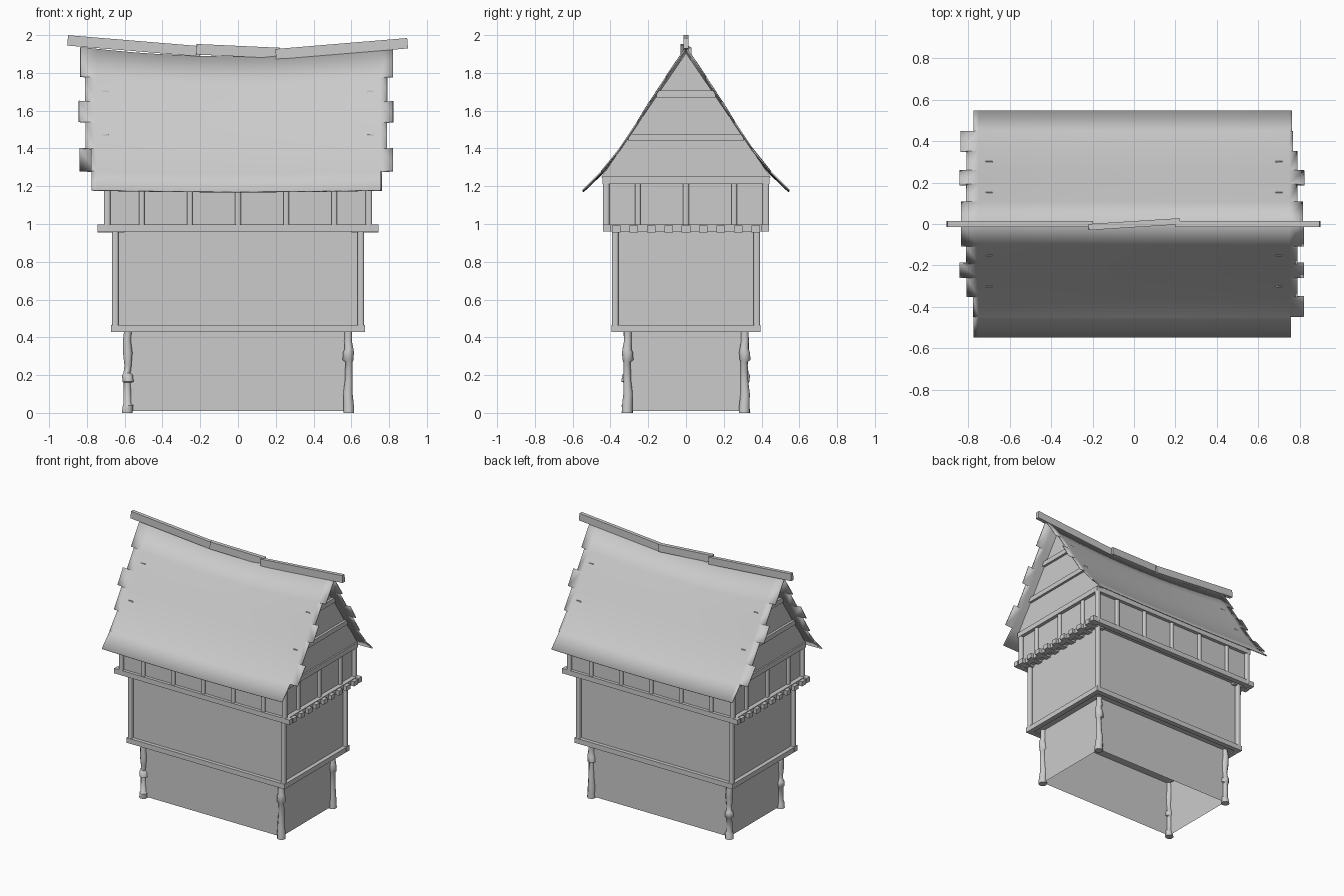
import bpy, bmesh, math
from mathutils import Vector

cube = bpy.data.objects.get("Cube")
if cube:
    bpy.data.objects.remove(cube)

GREY = (0.6, 0.6, 0.6, 1.0)
mat = bpy.data.materials.new("plain grey")
mat.use_nodes = True
mat.diffuse_color = GREY
mat.node_tree.nodes["Principled BSDF"].inputs["Base Color"].default_value = GREY


def finish(name, bm, smooth=False):
    """Turn a bmesh into a named object with the grey material."""
    mesh = bpy.data.meshes.new(name)
    bmesh.ops.recalc_face_normals(bm, faces=bm.faces)
    bm.to_mesh(mesh)
    bm.free()
    mesh.materials.append(mat)
    ob = bpy.data.objects.new(name, mesh)
    bpy.context.collection.objects.link(ob)
    if smooth:
        bpy.ops.object.select_all(action='DESELECT')
        ob.select_set(True)
        bpy.context.view_layer.objects.active = ob
        bpy.ops.object.shade_smooth_by_angle(angle=math.radians(50))
    return ob


def box(name, x, y, z0, z1, open_bottom=False):
    """Wall box with half sizes x and y."""
    bm = bmesh.new()
    bmesh.ops.create_cube(bm, size=1)
    for v in bm.verts:
        v.co = Vector((v.co.x * 2 * x, v.co.y * 2 * y, z0 if v.co.z < 0 else z1))
    if open_bottom:
        bm.normal_update()
        bmesh.ops.delete(bm, geom=[f for f in bm.faces if f.normal.z < -0.5], context='FACES')
    return finish(name, bm)


def beam(name, a, b, w, h=None, rounded=True):
    """Timber running from a to b, with softly rounded long edges."""
    a, b = Vector(a), Vector(b)
    h = h or w
    bm = bmesh.new()
    bmesh.ops.create_cube(bm, size=1)
    axis = (b - a).normalized()
    side = axis.cross((0, 0, 1))
    side = side.normalized() if side.length > 0.1 else Vector((1, 0, 0))
    up = side.cross(axis)
    for v in bm.verts:
        x, y, z = v.co
        v.co = (a + b) / 2 + axis * x * (b - a).length + side * y * w + up * z * h
    if rounded:
        long_edges = [e for e in bm.edges
                      if abs((e.verts[1].co - e.verts[0].co).normalized().dot(axis)) > 0.99]
        bmesh.ops.bevel(bm, geom=long_edges, offset=min(w, h) * 0.3, segments=3,
                        profile=0.5, affect='EDGES')
    return finish(name, bm, rounded)


def rough_post(name, x, y, profile):
    """Hewn post: stacked rings of (height, radius), slightly crooked."""
    bm = bmesh.new()
    rings = []
    for i, (z, r) in enumerate(profile):
        dx = 0.003 * math.sin(i * 2 + x)
        rings.append([bm.verts.new((x + dx + r * math.cos(k * math.pi / 4 + 0.4),
                                    y - dx + r * math.sin(k * math.pi / 4 + 0.4), z))
                      for k in range(8)])
    for low, high in zip(rings, rings[1:]):
        for k in range(8):
            n = (k + 1) % 8
            bm.faces.new((low[k], low[n], high[n], high[k]))
    bm.faces.new(rings[0])
    bm.faces.new(rings[-1])
    finish(name, bm, True)


SIDES = ((-1, "right"), (1, "left"))
ENDS = ((-1, "front"), (1, "back"))

# Storeys
box("lower_storey_walls", 0.585, 0.31, 0.01, 0.44, open_bottom=True)
box("middle_storey_walls", 0.64, 0.365, 0.435, 0.97)
box("upper_storey_walls", 0.685, 0.415, 0.97, 1.245)

# Hewn corner posts of the lower storey
KNOT_LOW = ((0, .031), (.04, .030), (.05, .022), (.16, .020), (.165, .031), (.2, .031),
            (.21, .020), (.25, .020), (.32, .027), (.38, .023), (.44, .021))
KNOT_HIGH = ((0, .031), (.03, .030), (.10, .027), (.17, .022), (.27, .020), (.28, .031),
             (.32, .031), (.34, .025), (.38, .022), (.44, .021))
for sx, side in SIDES:
    for sy, end in ENDS:
        rough_post(f"lower_post_{end}_{side}", sx * 0.585, sy * 0.31,
                   KNOT_LOW if sx < 0 else KNOT_HIGH)
        # Straight corner posts of the other storeys
        beam(f"middle_post_{end}_{side}", (sx * .65, sy * .375, .45), (sx * .65, sy * .375, .97), .034)
        beam(f"upper_post_{end}_{side}", (sx * .693, sy * .423, .97), (sx * .693, sy * .423, 1.25), .034)

# Horizontal beams round each storey: name, x, y, height, overrun along x, overrun along y
for name, x, y, z, over_x, over_y in (("middle_sill", .652, .374, .447, .02, .02),
                                      ("upper_sill", .70, .42, .978, .045, .018),
                                      ("upper_plate", .692, .422, 1.232, .018, .018)):
    for sy, end in ENDS:
        beam(f"{name}_{end}", (-x - over_x, sy * y, z), (x + over_x, sy * y, z), .038)
    for sx, side in SIDES:
        beam(f"{name}_{side}", (sx * x, -y - over_y, z), (sx * x, y + over_y, z), .038)

# Floor joists poking out of the gable ends
for i in range(9):
    y = (i - 4) * 0.092
    for sx, side in SIDES:
        beam(f"joist_end_{side}_{i + 1}", (sx * .6, y, .974), (sx * .745, y, .974), .045, .036)

# Wall studs
for sy, end in ENDS:
    for i in range(5):
        x = (i - 2) * 0.255
        beam(f"stud_{end}_{i + 1}", (x, sy * .418, .99), (x, sy * .418, 1.23), .03)
for sx, side in SIDES:
    for i in range(3):
        y = (i - 1) * 0.255
        beam(f"stud_{side}_{i + 1}", (sx * .688, y, .99), (sx * .688, y, 1.23), .03)
    # Gable triangles and their cross beams
    bm = bmesh.new()
    corners = ((-.45, 1.245), (.45, 1.245), (0, 1.905))
    tri = [[bm.verts.new((sx * x, y, z)) for y, z in corners] for x in (.675, .70)]
    bm.faces.new(tri[0])
    bm.faces.new(tri[1])
    for k in range(3):
        n = (k + 1) % 3
        bm.faces.new((tri[0][k], tri[0][n], tri[1][n], tri[1][k]))
    finish(f"gable_{side}", bm)
    for z, half in ((1.458, .305), (1.688, .155)):
        beam(f"gable_beam_{side}", (sx * .70, -half, z), (sx * .70, half, z), .036)

# Sagging roof slopes, each a stack of rows with ragged ends
ROOF = ((0, 1.935), (.105, 1.78), (.19, 1.65), (.257, 1.54), (.35, 1.4), (.447, 1.28), (.545, 1.18))
RAGGED = {"front": ((.835, .82), (.81, .79), (.843, .82), (.808, .79), (.778, .82), (.775, .757)),
          "back": ((.835, .815), (.81, .79), (.843, .822), (.808, .79), (.838, .768), (.775, .762))}
STEPS = 16


def roof_point(x, row, sign):
    y, z = ROOF[row]
    sag = 0.01 + 0.04 * (1 - row / 6)
    return (x, sign * y, z - sag * (1 - (x / 0.83) ** 2))


for sign, end in ENDS:
    bm = bmesh.new()
    for row, (low_x, high_x) in enumerate(RAGGED[end]):
        inner = [-0.75 + 1.5 * i / STEPS for i in range(STEPS + 1)]
        xs = [-low_x] + inner + [high_x]
        for x0, x1 in zip(xs, xs[1:]):
            bm.faces.new([bm.verts.new(roof_point(*p, sign)) for p in
                          ((x0, row), (x1, row), (x1, row + 1), (x0, row + 1))])
    bmesh.ops.remove_doubles(bm, verts=bm.verts, dist=0.0001)
    roof = finish(f"roof_slope_{end}", bm, True)
    thick = roof.modifiers.new("thickness", 'SOLIDIFY')
    thick.thickness = 0.007
    thick.offset = 0

# Three ridge boards
beam("ridge_board_right", (-.902, 0, 1.972), (-.2, 0, 1.914), .028, .055, False)
beam("ridge_board_middle", (-.22, -.015, 1.925), (.22, .013, 1.905), .03, .056, False)
beam("ridge_board_left", (.2, 0, 1.899), (.898, 0, 1.957), .028, .055, False)
